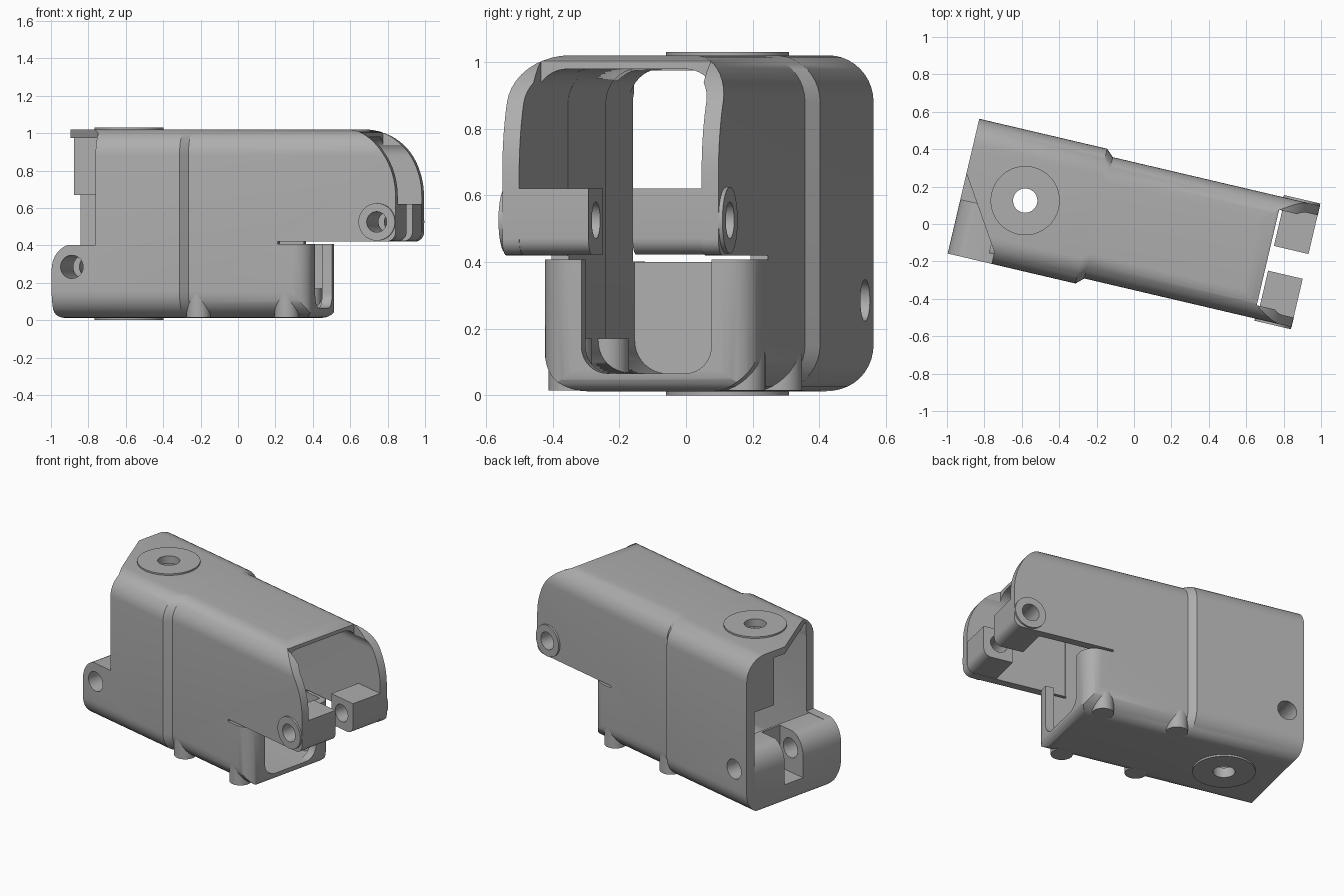
import bpy, bmesh, math
from mathutils import Matrix, Vector

cube = bpy.data.objects.get("Cube")
if cube:
    bpy.data.objects.remove(cube, do_unlink=True)

grey = bpy.data.materials.new("plain_grey")
grey.use_nodes = True
GREY = (0.42, 0.42, 0.42, 1)
grey.diffuse_color = GREY
grey.node_tree.nodes["Principled BSDF"].inputs["Base Color"].default_value = GREY

# All parts are built along x, then turned into place together
TURN = math.radians(-13.2)
PLACE = Matrix.Rotation(TURN, 4, "Z") @ Matrix.Translation((0, -0.012, 0))
parts = []


def make(name, bm):
    bmesh.ops.recalc_face_normals(bm, faces=bm.faces)
    mesh = bpy.data.meshes.new(name)
    bm.to_mesh(mesh)
    bm.free()
    ob = bpy.data.objects.new(name, mesh)
    bpy.context.collection.objects.link(ob)
    mesh.materials.append(grey)
    return ob


def arc(cx, cy, rx, ry, a0, a1, n=10):
    angles = [math.radians(a0 + (a1 - a0) * i / n) for i in range(n + 1)]
    return [(cx + rx * math.cos(a), cy + ry * math.sin(a)) for a in angles]


def loft(name, rings):
    """Skin closed rings of equal length and cap both ends."""
    bm = bmesh.new()
    loops = [[bm.verts.new(p) for p in ring] for ring in rings]
    for a, b in zip(loops, loops[1:]):
        for i in range(len(a)):
            j = (i + 1) % len(a)
            bm.faces.new((a[i], a[j], b[j], b[i]))
    bm.faces.new(loops[0])
    bm.faces.new(loops[-1][::-1])
    return make(name, bm)


def prism(name, pts, axis, lo, hi):
    if axis == "z":
        return loft(name, [[(p, q, h) for p, q in pts] for h in (lo, hi)])
    return loft(name, [[(p, h, q) for p, q in pts] for h in (lo, hi)])


def box(name, x0, x1, y0, y1, z0, z1):
    return prism(name, [(x0, y0), (x1, y0), (x1, y1), (x0, y1)], "z", z0, z1)


def rod(name, cx, c2, r, axis, lo, hi):
    return prism(name, arc(cx, c2, r, r, 0, 360, 40)[:-1], axis, lo, hi)


def section(x, w, z0, z1, rb, rt):
    pts = (arc(w - rt, z1 - rt, rt, rt, 0, 90) + arc(-w + rt, z1 - rt, rt, rt, 90, 180)
           + arc(-w + rb, z0 + rb, rb, rb, 180, 270) + arc(w - rb, z0 + rb, rb, rb, 270, 360))
    return [(x, y, z) for y, z in pts]


def tunnel(name, stations, z0, z1, rb, rt):
    return loft(name, [section(x, w, z0, z1, rb, rt) for x, w in stations])


def combine(ob, tools, op="DIFFERENCE"):
    for t in tools:
        m = ob.modifiers.new("cut", "BOOLEAN")
        m.operation, m.solver, m.object = op, "EXACT", t
        dg = bpy.context.evaluated_depsgraph_get()
        mesh = bpy.data.meshes.new_from_object(ob.evaluated_get(dg))
        ob.modifiers.clear()
        ob.data = mesh
    for t in tools:
        bpy.data.objects.remove(t, do_unlink=True)
    return ob


def front_pin():
    return rod("pin_cut", 0.842, 0.525, 0.055, "y", -0.6, 0.6)


# Outer body: rounded tube, wider at the rear
body = tunnel("body_shell", [(-0.937, 0.37), (-0.235, 0.37), (-0.195, 0.333), (0.99, 0.333)],
              0.012, 1.02, 0.14, 0.14)
# Side outline with the hood curve, lower front end and thin slit
outline = ([(-0.937, 1.2)] + arc(-0.897, 0.052, 0.04, 0.04, 180, 270, 6)
           + arc(0.41, 0.072, 0.06, 0.06, 270, 360) + [(0.47, 0.407), (0.295, 0.407), (0.295, 0.42)]
           + arc(0.893, 0.47, 0.05, 0.05, 270, 360, 6) + arc(0.643, 0.66, 0.3, 0.36, 0, 90, 18)
           + [(0.643, 1.2)])
combine(body, [prism("outline", outline, "y", -1, 1)], "INTERSECT")

cuts = [
    # main cavity, hood cavity and openings at the front
    tunnel("cavity", [(-0.72, 0.315), (-0.235, 0.315), (-0.195, 0.28), (0.415, 0.28)],
           0.065, 0.98, 0.1, 0.1),
    tunnel("hood_cavity", [(0.3, 0.281), (1.1, 0.281)], 0.413, 0.979, 0.002, 0.1),
    tunnel("front_mouth", [(0.3, 0.2), (0.6, 0.2)], 0.066, 0.6, 0.08, 0.08),
    box("hood_window", 0.735, 1.1, -0.262, 0.262, 0.75, 1.1),
    # rear opening and diagonal corner
    box("rear_low_gap", -1, -0.65, -0.313, 0.31, 0.4, 0.67),
    box("rear_high_gap", -1, -0.65, -0.312, 0.155, 0.6, 0.975),
    prism("diagonal", [(-1, 0.17), (-0.937, 0.07), (-0.696, -0.305), (-0.696, -0.5), (-1, -0.5)],
          "z", 0.402, 1.2),
    # rear lug: rounded top, slot and pin hole
    prism("lug_round", [(-1, 0.27)] + arc(-0.82, 0.27, 0.117, 0.135, 180, 90) + [(-0.82, 0.42), (-1, 0.42)],
          "y", -0.6, 0.309),
    box("lug_slot", -1, -0.735, -0.072, 0.072, 0.13, 0.5),
    rod("rear_pin_cut", -0.826, 0.285, 0.062, "y", -0.6, 0.6),
    front_pin(),
    rod("pivot_cut", -0.598, 0, 0.065, "z", -1, 2),
]
# rounded upright corners of the lower front
for s in (-1, 1):
    curve = arc(0.37, 0.233, 0.1, 0.1, 0, 90)
    cuts.append(prism("corner_cut", [(x, s * y) for x, y in curve + [(0.37, 0.5), (0.6, 0.5), (0.6, 0.233)]],
                      "z", -0.1, 0.41))
combine(body, cuts)
parts.append(body)

# Pivot washers above and below
for name, lo, hi in (("top_washer", 0.99, 1.03), ("bottom_washer", 0, 0.04)):
    ring = rod(name, -0.598, 0, 0.185, "z", lo, hi)
    parts.append(combine(ring, [rod("hole", -0.598, 0, 0.065, "z", -1, 2)]))

for s, side in ((1, "left"), (-1, "right")):
    # Front hinge lugs
    lug_side = ([(0.752, 0.62), (0.752, 0.422)] + arc(0.892, 0.472, 0.05, 0.05, 270, 360, 6)
                + [(0.942, 0.62)])
    lo, hi = sorted((s * 0.068, s * 0.3))
    parts.append(combine(prism("hinge_lug_" + side, lug_side, "y", lo, hi), [front_pin()]))
    # Raised rings around the hinge pin
    lo, hi = sorted((s * 0.31, s * 0.345))
    parts.append(combine(rod("hinge_ring_" + side, 0.842, 0.525, 0.1, "y", lo, hi), [front_pin()]))
    # Screw pillars showing through the lower edge
    for x, end in ((-0.155, "rear"), (0.33, "front")):
        parts.append(rod("screw_pillar_" + end + "_" + side, x, s * 0.267, 0.065, "z", 0.014, 0.17))

# Turn into place, centre and shade
for ob in parts:
    ob.data.transform(PLACE)
corners = [v.co for ob in parts for v in ob.data.vertices]
mid = Vector([(min(c[i] for c in corners) + max(c[i] for c in corners)) / 2 for i in (0, 1)] + [0])
for ob in parts:
    ob.data.transform(Matrix.Translation(-mid))
    ob.data.shade_smooth()
    ob.data.set_sharp_from_angle(angle=math.radians(30))
